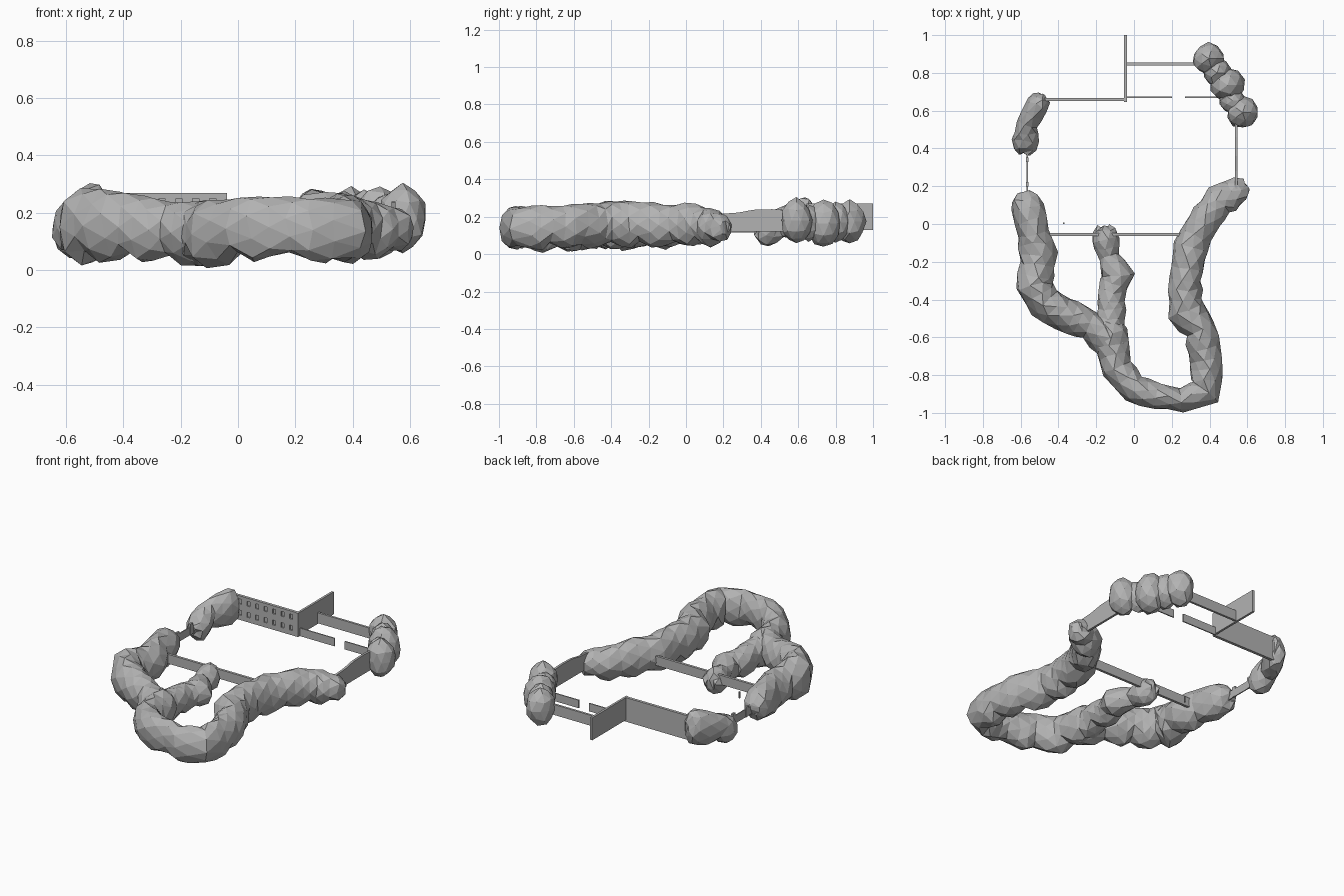
import bpy, bmesh, math, random
from mathutils import Vector

if "Cube" in bpy.data.objects:
    bpy.data.objects.remove(bpy.data.objects["Cube"])

random.seed(4)
grey = bpy.data.materials.new("stone grey")
grey.diffuse_color = (0.45, 0.45, 0.45, 1)
grey.use_nodes = True
grey.node_tree.nodes["Principled BSDF"].inputs["Base Color"].default_value = grey.diffuse_color
SIDES = 9


def finish(name, bm):
    bmesh.ops.recalc_face_normals(bm, faces=bm.faces)
    me = bpy.data.meshes.new(name)
    bm.to_mesh(me)
    bm.free()
    me.materials.append(grey)
    ob = bpy.data.objects.new(name, me)
    bpy.context.collection.objects.link(ob)
    return ob


def rock_ridge(name, pts, step=0.06):
    """Lumpy faceted tube; pts are (x, y, half width, z low, z high)."""
    P = [Vector(p) for p in pts]
    rows = []
    for a, b in zip(P, P[1:]):
        n = max(1, round((b - a).length / step))
        rows += [a.lerp(b, k / n) for k in range(n)]
    rows.append(P[-1])
    n = len(rows)
    rings = []                       # centre, direction, row, scale
    for i, r in enumerate(rows):
        d = rows[min(i + 1, n - 1)] - rows[max(i - 1, 0)]
        d = Vector((d[0], d[1])).normalized()
        c = Vector((r[0], r[1]))
        if i == 0:
            rings += [(c - d * r[2] * .95, d, r, .4), (c - d * r[2] * .6, d, r, .82)]
        rings.append((c, d, r, 1.0))
        if i == n - 1:
            rings += [(c + d * r[2] * .6, d, r, .82), (c + d * r[2] * .95, d, r, .4)]
    bm = bmesh.new()
    loops = []
    for i, (c, d, r, s) in enumerate(rings):
        side = Vector((-d.y, d.x))
        mid, half = (r[3] + r[4]) / 2, (r[4] - r[3]) / 2
        crease = i % 3 == 1 and 1 < i < len(rings) - 2   # gap between two boulders
        loop = []
        for k in range(SIDES):
            a = 2 * math.pi * (k + 0.5 * (i % 2)) / SIDES
            j = s * random.uniform(.94, 1.08)
            w = r[2] * math.cos(a) * j
            h = half * math.sin(a) * j
            if crease:
                h *= 0.76 if h < 0 else 0.97
                w *= 0.93
            q = c + side * w + d * random.uniform(-.01, .01)
            loop.append(bm.verts.new((q.x, max(-.998, q.y), max(0, mid + h))))
        loops.append(loop)
    for A, B in zip(loops, loops[1:]):
        for k in range(SIDES):
            m = (k + 1) % SIDES
            bm.faces.new((A[k], A[m], B[m], B[k]))
    bm.faces.new(loops[0])
    bm.faces.new(loops[-1])
    bmesh.ops.triangulate(bm, faces=bm.faces)
    return finish(name, bm)


def boxes(name, items):
    """One object of boxes, each (x0, x1, y0, y1, z0, z1)."""
    bm = bmesh.new()
    for x0, x1, y0, y1, z0, z1 in items:
        vs = bmesh.ops.create_cube(bm, size=1)["verts"]
        for v in vs:
            v.co = ((x0 + x1) / 2 + v.co.x * (x1 - x0), (y0 + y1) / 2 + v.co.y * (y1 - y0),
                    (z0 + z1) / 2 + v.co.z * (z1 - z0))
    return finish(name, bm)


# Rock ridges
rock_ridge("left_rock_ridge", [
    (-.565, .085, .085, .05, .25), (-.53, -.05, .09, .03, .26), (-.505, -.16, .1, .03, .26),
    (-.53, -.33, .098, .02, .28), (-.47, -.42, .09, .03, .28),
    (-.38, -.475, .095, .03, .27), (-.24, -.535, .08, .03, .24), (-.13, -.62, .09, .01, .24)])
rock_ridge("front_rock_ridge", [
    (-.13, -.58, .095, .02, .24), (-.095, -.76, .085, .01, .24), (0, -.87, .085, .03, .26),
    (.12, -.91, .07, .04, .26), (.25, -.935, .065, .03, .25), (.385, -.885, .085, .02, .25),
    (.385, -.72, .09, .03, .26), (.35, -.56, .09, .03, .27), (.275, -.46, .1, .04, .28),
    (.27, -.3, .088, .04, .28), (.30, -.12, .093, .04, .27), (.36, 0, .085, .04, .27),
    (.45, .12, .085, .04, .25), (.525, .165, .083, .05, .23)])
rock_ridge("middle_rock_spur", [
    (-.15, -.08, .075, .04, .20), (-.135, -.17, .055, .05, .18), (-.085, -.27, .088, .03, .2),
    (-.12, -.36, .075, .03, .2), (-.12, -.45, .08, .03, .21), (-.13, -.6, .08, .02, .22)])
rock_ridge("back_left_rock", [
    (-.575, .44, .073, .04, .22), (-.57, .52, .062, .07, .26), (-.51, .63, .06, .08, .31)])

# Back right rock: three boulders pressed together
for i, (x, y, r, lo, hi) in enumerate(((.395, .875, .085, .06, .29), (.495, .735, .093, .04, .29),
                                       (.575, .59, .085, .06, .30), (.44, .80, .075, .06, .28),
                                       (.52, .655, .07, .07, .27))):
    bm = bmesh.new()
    bmesh.ops.create_icosphere(bm, subdivisions=2, radius=1)
    for v in bm.verts:
        v.co *= random.uniform(.92, 1.06)
        v.co = (x + v.co.x * r, y + v.co.y * r, (lo + hi) / 2 + v.co.z * (hi - lo) / 2)
    finish("back_right_boulder_%d" % (i + 1), bm)

# Back wall with two rows of recessed windows on the front side
X0, X1 = -.49, -.04
wall = [(X0, X1, .658, .668, .12, .27)]
for z0, z1 in ((.12, .15), (.18, .22), (.25, .27)):
    wall.append((X0, X1, .65, .659, z0, z1))
N = 8
for k in range(N):
    x = X0 + (X1 - X0 - .037) * k / (N - 1)
    wall += [(x, x + .037, .65, .659, .15, .18), (x, x + .037, .65, .659, .22, .25)]
boxes("window_wall", wall)

# Plain walls
boxes("rear_spur_wall", [(-.052, -.038, .645, 1, .13, .27)])
boxes("rear_cross_wall", [(-.04, .36, .84, .854, .135, .20)])
boxes("gate_wall", [(-.04, .20, .667, .674, .12, .17), (.27, .46, .667, .674, .12, .17)])
boxes("inner_cross_wall", [(-.48, .29, -.063, -.047, .12, .178)])
boxes("small_post", [(-.376, -.368, 0, .008, .10, .14)])

# Right wall with a gently rising top
bm = bmesh.new()
prof = [(.18, .12), (.54, .12), (.54, .235), (.46, .24), (.36, .237), (.28, .222), (.18, .215)]
f = bm.faces.new([bm.verts.new((.535, y, z)) for y, z in prof])
ext = bmesh.ops.extrude_face_region(bm, geom=[f])["geom"]
bmesh.ops.translate(bm, vec=(.014, 0, 0), verts=[g for g in ext if isinstance(g, bmesh.types.BMVert)])
finish("right_wall", bm)

# Left stepped wall with buttress posts
left = [(-.568, -.562, .15, .42, .115, .165)]
for y, top in ((.21, .18), (.34, .185)):
    left.append((-.571, -.559, y - .012, y + .012, .115, top))
boxes("left_wall", left)
